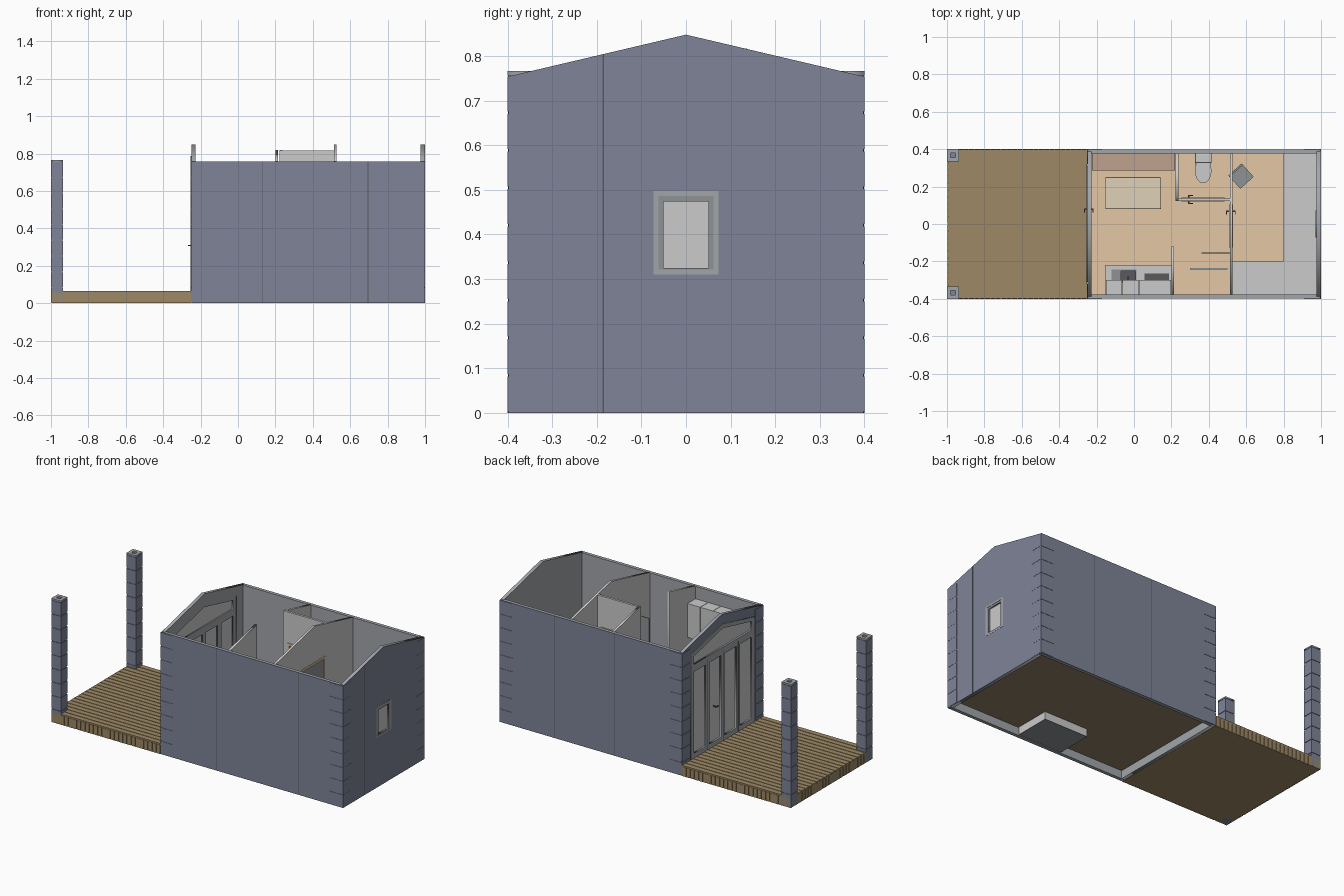
import bpy, bmesh, math
from mathutils import Vector

if "Cube" in bpy.data.objects:
    bpy.data.objects.remove(bpy.data.objects["Cube"])


def mat(name, r, g, b):
    m = bpy.data.materials.new(name)
    m.diffuse_color = (r, g, b, 1)
    m.use_nodes = True
    m.node_tree.nodes["Principled BSDF"].inputs["Base Color"].default_value = m.diffuse_color
    return m


BLUE = mat("blue_cladding", 0.21, 0.23, 0.31)
WOOD = mat("deck_wood", 0.34, 0.25, 0.13)
UNDER = mat("subfloor_wood", 0.28, 0.22, 0.14)
PEACH = mat("floor_peach", 0.78, 0.57, 0.38)
BENCH = mat("bench_tan", 0.52, 0.36, 0.27)
CREAM = mat("table_cream", 0.74, 0.64, 0.48)
LINING = mat("wall_grey", 0.36, 0.38, 0.40)
FRAME = mat("frame_grey", 0.27, 0.29, 0.30)
DARK = mat("dark_grey", 0.10, 0.10, 0.11)
PALE = mat("pale_glass", 0.62, 0.68, 0.70)


def boxes(name, spans, m=None, bevel=0):
    """One object from a list of (x0, x1, y0, y1, z0, z1) boxes."""
    bm = bmesh.new()
    for x0, x1, y0, y1, z0, z1 in spans:
        vs = bmesh.ops.create_cube(bm, size=1)["verts"]
        for v in vs:
            v.co = Vector(((x0 + x1) / 2 + v.co.x * (x1 - x0),
                           (y0 + y1) / 2 + v.co.y * (y1 - y0),
                           (z0 + z1) / 2 + v.co.z * (z1 - z0)))
    me = bpy.data.meshes.new(name)
    bm.to_mesh(me)
    bm.free()
    ob = bpy.data.objects.new(name, me)
    bpy.context.collection.objects.link(ob)
    if m:
        me.materials.append(m)
    if bevel:
        mod = ob.modifiers.new("bevel", "BEVEL")
        mod.width, mod.segments = bevel, 3
    return ob


def panel(name, loops, a, b, m=None, axis="x"):
    """Flat outline with holes: (y, z) outline along x, (x, y) along z."""
    cu = bpy.data.curves.new(name, "CURVE")
    cu.dimensions, cu.fill_mode = "2D", "BOTH"
    cu.extrude = (b - a) / 2
    for pts in loops:
        s = cu.splines.new("POLY")
        s.points.add(len(pts) - 1)
        for p, (u, v) in zip(s.points, pts):
            p.co = (u, v, 0, 1)
        s.use_cyclic_u = True
    if m:
        cu.materials.append(m)
    ob = bpy.data.objects.new(name, cu)
    bpy.context.collection.objects.link(ob)
    mid = (a + b) / 2
    if axis == "x":
        ob.rotation_euler = (math.pi / 2, 0, math.pi / 2)
        ob.location.x = mid
    else:
        ob.location.z = mid
    bpy.ops.object.select_all(action="DESELECT")
    ob.select_set(True)
    bpy.context.view_layer.objects.active = ob
    bpy.ops.object.convert(target="MESH")
    return bpy.context.object


def roof(y):
    return 0.848 - 0.235 * abs(y)


def rect(u0, u1, v0, v1):
    return [(u0, v0), (u1, v0), (u1, v1), (u0, v1)]


def gable(hw, bottom=0.0, drop=0.0):
    return [(-hw, bottom), (hw, bottom), (hw, roof(hw) - drop),
            (0, roof(0) - drop), (-hw, roof(hw) - drop)]


FL, ROWS = 0.065, 9
PITCH = 0.757 / ROWS

# Deck: base, planks and vertical side boards
boxes("deck_base", [(-0.992, -0.25, -0.393, 0.393, 0, 0.058)], WOOD)
n = 22
boxes("deck_planks", [(-0.998, -0.25, -0.4 + i * 0.8 / n + 0.002, -0.4 + (i + 1) * 0.8 / n - 0.002,
                       0.056, FL) for i in range(n)], WOOD)
skirt = []
for i in range(26):
    x = -0.998 + i * 0.0287
    for y0, y1 in ((-0.4, -0.392), (0.392, 0.4)):
        skirt.append((x + 0.0015, x + 0.0272, y0, y1, 0, 0.056))
for i in range(28):
    y = -0.4 + i * 0.8 / 28
    skirt.append((-0.998, -0.99, y + 0.0015, y + 0.027, 0, 0.056))
boxes("deck_skirt_boards", skirt, WOOD)

# Corner posts of stacked blocks with a hollow cap
for tag, y0, y1 in (("front", -0.4, -0.335), ("back", 0.335, 0.4)):
    boxes(tag + "_post_core", [(-0.997, -0.938, y0 + 0.003, y1 - 0.003, 0, 0.757)], BLUE)
    boxes(tag + "_post_blocks", [(-1, -0.935, y0, y1, i * PITCH + 0.003, (i + 1) * PITCH - 0.003)
                                 for i in range(ROWS)], BLUE)
    yc = (y0 + y1) / 2
    panel(tag + "_post_cap", [rect(-1, -0.935, y0, y1),
                              rect(-0.98, -0.955, yc - 0.012, yc + 0.012)], 0.757, 0.766, LINING, "z")

# Long walls: grey core with blue skin
for tag, s in (("front", -1), ("back", 1)):
    a, b, c = sorted((s * 0.377, s * 0.395)), sorted((s * 0.395, s * 0.398)), sorted((s * 0.397, s * 0.3988))
    boxes(tag + "_wall", [(-0.245, 0.995, *a, 0, 0.757)], LINING)
    boxes(tag + "_cladding", [(-0.248, 0.998, *b, 0, 0.757)], BLUE)
    boxes(tag + "_seams", [(x - 0.0015, x + 0.0015, *c, 0, 0.757)
                           for x in ((0.13, 0.695) if s < 0 else (0.21, 0.62))], DARK)

# Gables: window on the right, glazed door wall on the left
win = rect(-0.063, 0.063, 0.32, 0.487)
door_hole = gable(0.31, FL, 0.06)
panel("right_gable_wall", [gable(0.397), win], 0.977, 0.996, LINING)
panel("right_gable_cladding", [gable(0.398), win], 0.996, 0.999, BLUE)
boxes("right_gable_seam", [(0.998, 0.9996, -0.187, -0.184, 0, roof(0.187))], DARK)
panel("left_gable_wall", [gable(0.397), door_hole], -0.246, -0.228, LINING)
panel("left_gable_cladding", [gable(0.398), door_hole], -0.249, -0.246, BLUE)

# Quoin blocks on the four house corners
quoins = []
for i in range(ROWS):
    z0, z1 = i * PITCH + 0.003, (i + 1) * PITCH - 0.003
    for s in (-1, 1):
        ya, yb = sorted((s * 0.394, s * 0.4)), sorted((s * 0.32, s * 0.4))
        quoins += [(-0.252, -0.17, *ya, z0, z1), (0.91, 1.0, *ya, z0, z1),
                   (-0.252, -0.246, *yb, z0, z1), (0.995, 1.0, *yb, z0, z1)]
boxes("corner_quoins", quoins, BLUE)

# Right window
panel("window_trim", [rect(-0.073, 0.073, 0.31, 0.497), rect(-0.062, 0.062, 0.321, 0.486)], 0.97, 1.0, LINING)
panel("window_sash", [rect(-0.062, 0.062, 0.321, 0.486), rect(-0.05, 0.05, 0.325, 0.474)], 0.975, 0.998, FRAME)
boxes("window_glass", [(0.984, 0.989, -0.05, 0.05, 0.325, 0.474)])

# Left glazed wall: four leaves and a sloped top light
leaves = [rect(-0.3 + 0.15 * i + 0.018, -0.15 + 0.15 * i - 0.018, 0.095, 0.6) for i in range(4)]
panel("door_frame", [door_hole] + leaves + [gable(0.282, 0.645, 0.085)], -0.253, -0.232, LINING)
panel("door_glass", [gable(0.305, 0.07, 0.065)], -0.243, -0.239)
boxes("door_leaf_gaps", [(-0.2545, -0.2525, y - 0.0015, y + 0.0015, FL, 0.625) for y in (-0.15, 0, 0.15)], DARK)
boxes("door_handle", [(-0.268, -0.262, 0.062, 0.082, 0.305, 0.312), (-0.266, -0.22, 0.076, 0.082, 0.305, 0.312),
                      (-0.222, -0.217, 0.062, 0.082, 0.305, 0.312)], DARK)

# Floor and the shower tray hanging below it
boxes("subfloor", [(-0.23, 0.98, -0.378, 0.378, 0.05, 0.06)], UNDER)
boxes("floor", [(-0.23, 0.98, -0.378, 0.378, 0.06, FL)], PEACH)
boxes("shower_tray_sides", [(0.21, 0.51, -0.374, -0.15, 0.006, 0.052)])
boxes("shower_tray_base", [(0.21, 0.51, -0.374, -0.15, 0.002, 0.006)], FRAME)


# Partitions following the roof slope
def slope_wall(name, x0, x1, y0, y1):
    panel(name, [[(y0, FL), (y1, FL), (y1, roof(y1)), (y0, roof(y0))]], x0, x1)


slope_wall("kitchen_partition", 0.2, 0.214, -0.378, -0.12)
slope_wall("bathroom_side_wall", 0.223, 0.237, 0.125, 0.378)
panel("middle_partition", [[(-0.378, FL), (-0.12, FL), (-0.12, 0.62), (0.1, 0.62), (0.1, FL), (0.378, FL),
                            (0.378, roof(0.378)), (0, roof(0)), (-0.378, roof(0.378))]], 0.512, 0.526)
bath_top = roof(0.13)
boxes("bathroom_front_wall", [(0.223, 0.26, 0.123, 0.137, FL, bath_top), (0.48, 0.512, 0.123, 0.137, FL, bath_top),
                              (0.26, 0.48, 0.123, 0.137, 0.62, bath_top)])

# Inner doors with frames and handles
boxes("bedroom_door_frame", [(0.508, 0.53, -0.125, -0.112, FL, 0.625), (0.508, 0.53, 0.092, 0.105, FL, 0.625),
                             (0.508, 0.53, -0.112, 0.092, 0.612, 0.625)], PEACH)
boxes("bedroom_door", [(0.514, 0.523, -0.112, 0.092, FL, 0.612)], FRAME)
boxes("bathroom_door_frame", [(0.255, 0.268, 0.119, 0.141, FL, 0.625), (0.472, 0.485, 0.119, 0.141, FL, 0.625),
                              (0.268, 0.472, 0.119, 0.141, 0.612, 0.625)], PEACH)
boxes("bathroom_door", [(0.268, 0.472, 0.126, 0.135, FL, 0.612)], FRAME)
boxes("inner_door_handles", [(0.495, 0.541, 0.065, 0.071, 0.32, 0.326), (0.493, 0.498, 0.05, 0.071, 0.32, 0.326),
                             (0.539, 0.544, 0.05, 0.071, 0.32, 0.326), (0.29, 0.296, 0.106, 0.155, 0.32, 0.326),
                             (0.29, 0.315, 0.106, 0.111, 0.32, 0.326), (0.29, 0.315, 0.15, 0.155, 0.32, 0.326)], DARK)

# Shower screen and glass shelf
boxes("shower_screen", [(0.36, 0.512, -0.159, -0.153, FL, 0.6)], FRAME)
boxes("shower_glass_shelf", [(0.3, 0.5, -0.243, -0.235, FL, 0.08)], PALE)

# Kitchen: base unit, worktop with sink hole, wall cabinet
boxes("kitchen_base", [(-0.15, 0.2, -0.377, -0.228, FL, 0.225)])
hole = rect(-0.07, 0.008, -0.31, -0.25)
panel("kitchen_worktop", [rect(-0.155, 0.2, -0.377, -0.22), hole], 0.285, 0.3, None, "z")
boxes("kitchen_fronts", [(-0.15 + i * 0.0875 + 0.002, -0.0625 + i * 0.0875 - 0.002, -0.236, -0.225, 0.08, 0.285)
                         for i in range(4)])
boxes("kitchen_sides", [(-0.15, -0.142, -0.377, -0.23, FL, 0.285), (0.192, 0.2, -0.377, -0.23, FL, 0.285)])
panel("sink_rim", [rect(-0.12, 0.014, -0.316, -0.243), hole], 0.299, 0.303, FRAME, "z")
boxes("sink_basin", [(-0.07, 0.008, -0.31, -0.25, 0.225, 0.24)], DARK)
boxes("sink_tap", [(-0.035, -0.028, -0.322, -0.315, 0.3, 0.35), (-0.035, -0.028, -0.322, -0.28, 0.345, 0.352)], DARK)
boxes("hob", [(0.055, 0.188, -0.33, -0.265, 0.3, 0.304)], DARK)
boxes("wall_cabinet", [(-0.15 + i * 0.0875 + 0.001, -0.0625 + i * 0.0875 - 0.001, -0.377, -0.3, 0.47, 0.68)
                       for i in range(4)])

# Living area: bench and low table
boxes("bench", [(-0.225, 0.22, 0.285, 0.377, FL, 0.185)], BENCH)
boxes("table_top", [(-0.155, 0.145, 0.08, 0.25, 0.258, 0.27)], CREAM, 0.005)
boxes("table_legs", [(x, x + 0.014, y, y + 0.014, FL, 0.26) for x in (-0.14, 0.116) for y in (0.095, 0.221)], CREAM)

# Toilet: turned bowl stretched lengthways, seat block and cistern
bm = bmesh.new()
prof = [(0, 0), (0.5, 0), (0.55, 0.3), (1, 0.8), (1, 1), (0, 1)]
vs = [bm.verts.new((r, 0, z)) for r, z in prof]
es = [bm.edges.new(p) for p in zip(vs, vs[1:])]
bmesh.ops.spin(bm, geom=vs + es, cent=(0, 0, 0), axis=(0, 0, 1), angle=math.tau, steps=24)
bmesh.ops.remove_doubles(bm, verts=bm.verts, dist=0.001)
bmesh.ops.recalc_face_normals(bm, faces=bm.faces)
for v in bm.verts:
    v.co = Vector((0.37 + v.co.x * 0.044, 0.285 + v.co.y * 0.067, FL + v.co.z * 0.105))
me = bpy.data.meshes.new("toilet_bowl")
bm.to_mesh(me)
bm.free()
bowl = bpy.data.objects.new("toilet_bowl", me)
bpy.context.collection.objects.link(bowl)
bpy.ops.object.select_all(action="DESELECT")
bowl.select_set(True)
bpy.context.view_layer.objects.active = bowl
bpy.ops.object.shade_smooth_by_angle()
boxes("toilet_seat_back", [(0.33, 0.41, 0.29, 0.345, 0.1, 0.17)], None, 0.004)
boxes("toilet_cistern", [(0.325, 0.415, 0.325, 0.377, 0.16, 0.27)], None, 0.005)

# L-shaped desk and the turned chair
panel("desk_top", [[(0.52, -0.377), (0.978, -0.377), (0.978, 0.377), (0.8, 0.377), (0.8, -0.2), (0.52, -0.2)]],
      0.255, 0.275, None, "z")
boxes("desk_supports", [(0.53, 0.545, -0.377, -0.21, FL, 0.257), (0.81, 0.975, 0.36, 0.375, FL, 0.257),
                        (0.81, 0.975, -0.375, -0.36, FL, 0.257)])
chair = boxes("chair", [(-0.048, 0.048, -0.048, 0.048, 0.17, 0.185), (-0.048, 0.048, 0.038, 0.048, 0.185, 0.31)]
              + [(x, x + 0.01, y, y + 0.01, FL, 0.17) for x in (-0.046, 0.036) for y in (-0.046, 0.036)], FRAME)
chair.location = (0.572, 0.256, 0)
chair.rotation_euler.z = math.radians(42)
